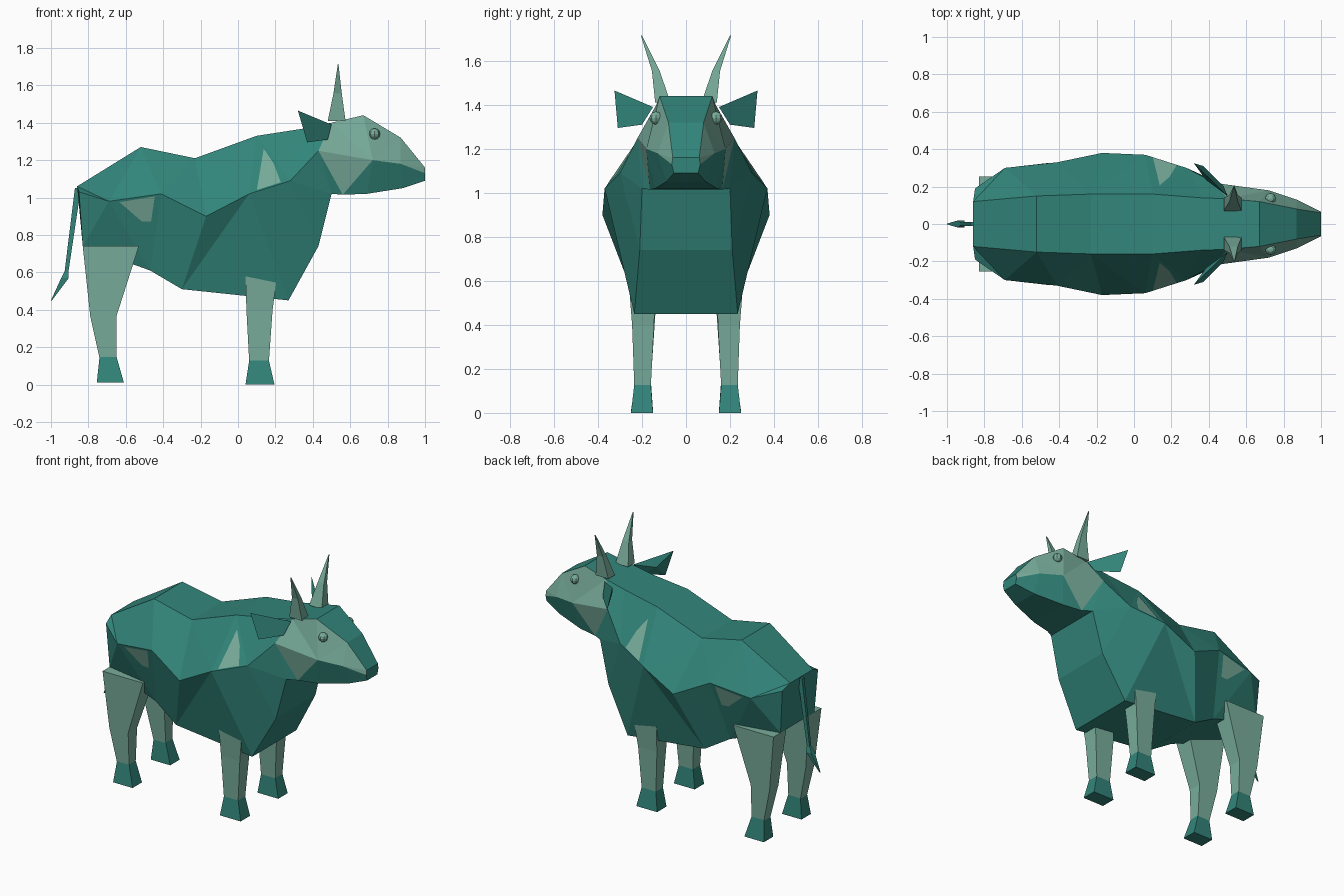
import bpy, bmesh
from mathutils import Vector

cube = bpy.data.objects.get("Cube")
if cube:
    bpy.data.objects.remove(cube)


def material(name, rgb):
    m = bpy.data.materials.new(name)
    m.use_nodes = True
    m.diffuse_color = (*rgb, 1)
    m.node_tree.nodes["Principled BSDF"].inputs["Base Color"].default_value = (*rgb, 1)
    return m


DARK = material("deep_teal", (0.032, 0.235, 0.195))
LIGHT = material("pale_sage", (0.19, 0.42, 0.33))


def finish(bm, name, *mats):
    bmesh.ops.remove_doubles(bm, verts=bm.verts, dist=0.0001)
    bmesh.ops.recalc_face_normals(bm, faces=bm.faces)
    me = bpy.data.meshes.new(name)
    bm.to_mesh(me)
    bm.free()
    for m in mats:
        me.materials.append(m)
    ob = bpy.data.objects.new(name, me)
    bpy.context.collection.objects.link(ob)
    return ob


def face(bm, pts):
    return bm.faces.new([bm.verts.new(p) for p in pts])


def flip(p, s):
    return Vector((p[0], p[1] * s, p[2]))


def loft(name, mat, sections, s=1):
    """Four-sided solid through rectangles (x0, x1, y0, y1, z)."""
    bm = bmesh.new()
    rings = [[bm.verts.new(flip(p, s)) for p in
              ((a, c, z), (b, c, z), (b, d, z), (a, d, z))]
             for a, b, c, d, z in sections]
    for lo, hi in zip(rings, rings[1:]):
        for i in range(4):
            j = (i + 1) % 4
            bm.faces.new((lo[i], lo[j], hi[j], hi[i]))
    bm.faces.new(rings[0])
    bm.faces.new(rings[-1])
    return finish(bm, name, mat)


def bridge(bm, a, b, s):
    """Triangle strip between two contour lines, taking the shorter diagonal."""
    i = j = 0
    while i < len(a) - 1 or j < len(b) - 1:
        step_a = j == len(b) - 1 or (i < len(a) - 1 and
                                     (a[i + 1] - b[j]).length < (a[i] - b[j + 1]).length)
        new = a[i + 1] if step_a else b[j + 1]
        face(bm, [flip(p, s) for p in (a[i], b[j], new)])
        i, j = (i + 1, j) if step_a else (i, j + 1)


# Contour lines of body and head, rump to muzzle
back = [Vector(p) for p in (
    (-.86, .12, 1.06), (-.52, .15, 1.27), (-.23, .16, 1.21), (.10, .16, 1.33),
    (.36, .14, 1.37), (.50, .135, 1.40), (.67, .12, 1.44), (.87, .08, 1.32), (1, .06, 1.16))]
flank = [Vector(p) for p in (
    (-.85, .19, 1.03), (-.69, .30, .98), (-.41, .33, 1.02), (-.17, .38, .90),
    (.06, .37, 1.02), (.28, .30, 1.09), (.43, .22, 1.25), (.72, .18, 1.20),
    (.87, .13, 1.18), (1, .065, 1.13))]
belly = [Vector(p) for p in (
    (-.83, .18, .74), (-.47, .20, .61), (-.30, .23, .51), (.27, .235, .45),
    (.43, .21, .74), (.50, .20, 1.02), (.56, .165, 1.015), (.69, .14, 1.02),
    (.88, .09, 1.05), (1, .055, 1.09))]

bm = bmesh.new()
for s in (1, -1):
    bridge(bm, back, flank, s)
    bridge(bm, flank, belly, s)
for line in (back, belly):
    for p, q in zip(line, line[1:]):
        face(bm, (p, q, flip(q, -1), flip(p, -1)))
for k in (0, -1):
    ring = [back[k], flank[k], belly[k]]
    face(bm, ring + [flip(p, -1) for p in reversed(ring)])
# Pale cheeks
for f in bm.faces:
    f.normal_update()
    c = f.calc_center_median()
    f.material_index = int(c.x > .46 and c.z > 1.145 and abs(f.normal.y) > .3)
finish(bm, "body_and_head", DARK, LIGHT)


def patch(name, tri, weights, s):
    """Thin plate lying on one body facet, placed by corner weights."""
    n = (tri[1] - tri[0]).cross(tri[2] - tri[0]).normalized()
    if n.y < 0:
        n = -n
    bm = bmesh.new()
    face(bm, [flip(sum((t * w for t, w in zip(tri, ws)), n * .004), s) for ws in weights])
    finish(bm, name, LIGHT)


for s, side in ((1, "left"), (-1, "right")):
    # Coat markings
    patch("shoulder_mark_" + side, (back[3], flank[4], flank[5]),
          ((.72, .06, .22), (.02, .80, .18), (.02, .22, .76), (.40, .08, .52)), s)
    patch("hip_mark_" + side, (flank[1], flank[2], belly[1]),
          ((.79, .18, .03), (.12, .86, .02), (.12, .53, .35), (.30, .37, .33)), s)

    # Legs and hooves
    loft("hind_leg_" + side, LIGHT, [
        (-.74, -.65, .16, .23, .14), (-.79, -.65, .145, .24, .365),
        (-.83, -.53, .12, .255, .74)], s)
    loft("hind_hoof_" + side, DARK, [
        (-.755, -.61, .15, .25, .01), (-.74, -.65, .16, .23, .15)], s)
    loft("front_leg_" + side, LIGHT, [
        (.06, .165, .16, .235, .12), (.045, .185, .145, .245, .40),
        (.04, .21, .14, .26, .59)], s)
    loft("front_hoof_" + side, DARK, [
        (.04, .195, .15, .25, 0), (.06, .165, .16, .235, .13)], s)

    # Horn
    loft("horn_" + side, LIGHT, [
        (.48, .575, .07, .14, 1.41), (.51, .555, .12, .155, 1.555),
        (.534, .537, .20, .205, 1.715)], s)

    # Ear: flat flared blade with a raised back
    ear = [flip(p, s) for p in ((.50, .15, 1.39), (.32, .325, 1.465),
                                (.37, .31, 1.295), (.48, .20, 1.31))]
    ridge = flip((.385, .235, 1.37), s)
    bm = bmesh.new()
    face(bm, ear)
    for i in range(4):
        face(bm, (ear[i], ear[(i + 1) % 4], ridge))
    finish(bm, "ear_" + side, DARK)

    # Eye
    bm = bmesh.new()
    bmesh.ops.create_uvsphere(bm, u_segments=8, v_segments=6, radius=.03)
    bmesh.ops.translate(bm, verts=bm.verts, vec=(.73, .136 * s, 1.34))
    finish(bm, "eye_" + side, LIGHT)

# Tail and tuft
loft("tail", DARK, [(-.93, -.91, -.008, .008, .58), (-.872, -.84, -.012, .012, 1.05)])
loft("tail_tuft", DARK, [
    (-1, -.995, -.002, .002, .45), (-.945, -.905, -.018, .018, .57),
    (-.925, -.905, -.006, .006, .61)])
